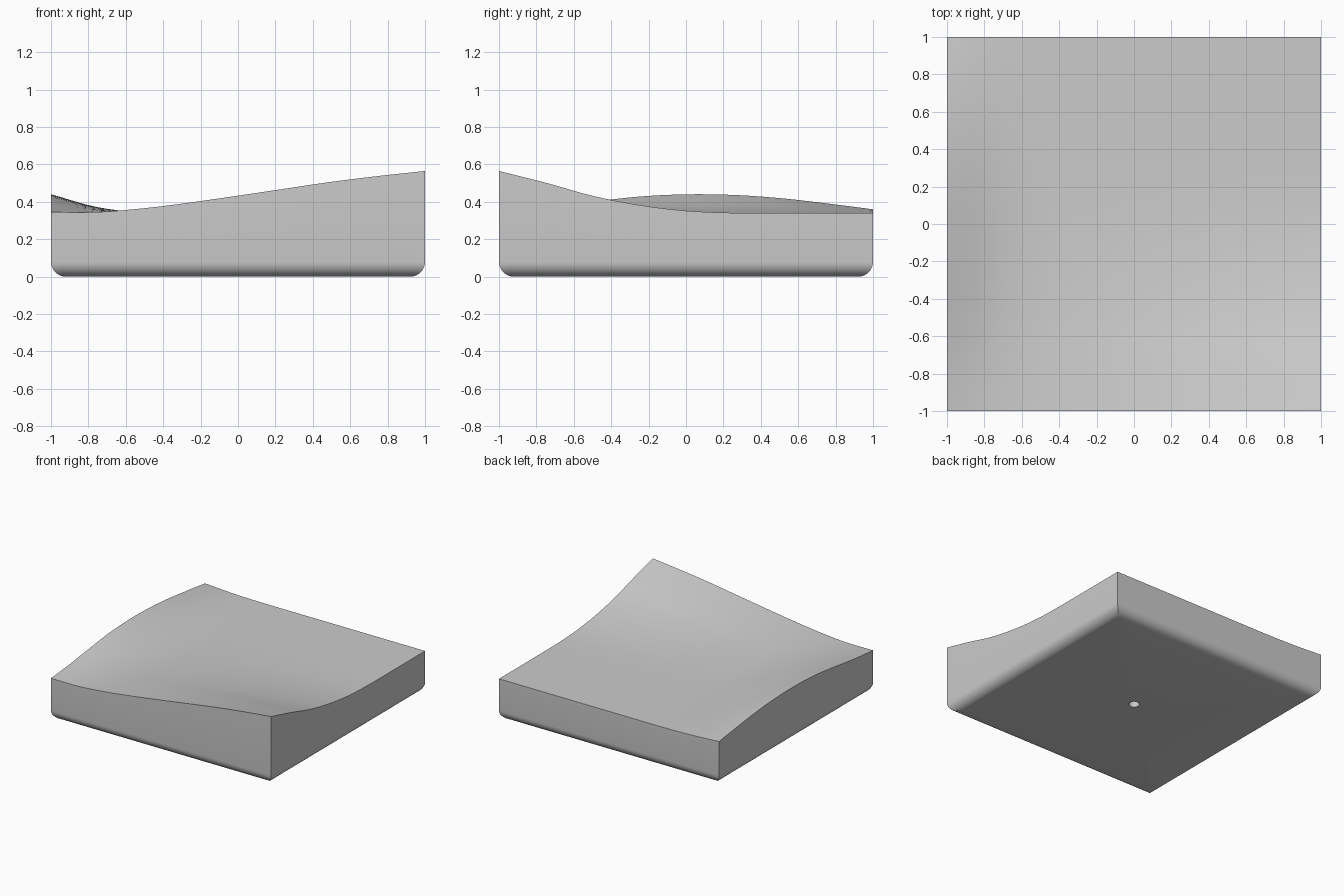
import bpy, bmesh, math
from mathutils import Vector

cube = bpy.data.objects.get("Cube")
if cube:
    bpy.data.objects.remove(cube, do_unlink=True)

GRID = 40          # top surface resolution
BASE = 0.34        # height of the level part of the top
FILLET = 0.08      # rounding of the bottom edges
HOLE_RADIUS, HOLE_DEPTH = 0.04, 0.1

# Evenly spaced profile values from -1 to 1
RAMP_X = [0, .004, .026, .057, .093, .13, .167, .198, .225]
RAMP_Y = [1, .72, .41, .19, .055, .005, 0, 0, 0]
RIDGE_X = [1, .31, .02, 0, 0, 0, 0, 0, 0]
RIDGE_Y = [.005, .028, .06, .088, .1, .097, .08, .052, .02]


def curve(values, t):
    """Smooth interpolation through evenly spaced values."""
    last = len(values) - 1
    u = (t + 1) / 2 * last
    i = max(0, min(last - 1, int(u)))
    f = u - i
    a, b = values[i], values[i + 1]
    before = values[i - 1] if i > 0 else 2 * a - b
    after = values[i + 2] if i + 2 <= last else 2 * b - a
    m, n = (b - before) / 2, (after - a) / 2
    return a + f * m + f * f * (3 * (b - a) - 2 * m - n) + f ** 3 * (2 * (a - b) + m + n)


def height(x, y):
    ramp = curve(RAMP_X, x) * curve(RAMP_Y, y)
    ridge = curve(RIDGE_X, x) * curve(RIDGE_Y, y)
    return BASE + ramp + ridge


def next_ring(bm, edges, place):
    """Extrude a loop of edges and move each new vertex with place()."""
    new = bmesh.ops.extrude_edge_only(bm, edges=edges)["geom"]
    for v in new:
        if isinstance(v, bmesh.types.BMVert):
            v.co = place(v.co)
    return [e for e in new if isinstance(e, bmesh.types.BMEdge)]


bm = bmesh.new()

# Sculpted top
bmesh.ops.create_grid(bm, x_segments=GRID, y_segments=GRID, size=1)
for v in bm.verts:
    v.co.z = height(v.co.x, v.co.y)

# Straight walls, then the rounded lower edge
ring = [e for e in bm.edges if e.is_boundary]
ring = next_ring(bm, ring, lambda c: Vector((c.x, c.y, FILLET)))
STEPS = 8
scale = 1
for i in range(1, STEPS + 1):
    angle = math.pi / 2 * i / STEPS
    size = 1 - FILLET * (1 - math.cos(angle))
    z = FILLET * (1 - math.sin(angle))
    k = size / scale
    ring = next_ring(bm, ring, lambda c: Vector((c.x * k, c.y * k, z)))
    scale = size

# Flat underside running in to a small round hole
ring = next_ring(bm, ring, lambda c: Vector((c.x, c.y, 0)).normalized() * HOLE_RADIUS)
ring = next_ring(bm, ring, lambda c: Vector((c.x, c.y, HOLE_DEPTH)))
bmesh.ops.contextual_create(bm, geom=ring)
bmesh.ops.recalc_face_normals(bm, faces=bm.faces)

mesh = bpy.data.meshes.new("sculpted_tile")
bm.to_mesh(mesh)
bm.free()
tile = bpy.data.objects.new("sculpted_tile", mesh)
bpy.context.collection.objects.link(tile)

# Plain grey
grey = bpy.data.materials.new("light_grey")
grey.use_nodes = True
colour = (0.6, 0.6, 0.6, 1)
grey.diffuse_color = colour
grey.node_tree.nodes["Principled BSDF"].inputs["Base Color"].default_value = colour
mesh.materials.append(grey)

bpy.ops.object.select_all(action='DESELECT')
tile.select_set(True)
bpy.context.view_layer.objects.active = tile
bpy.ops.object.shade_smooth_by_angle(angle=math.radians(30))
